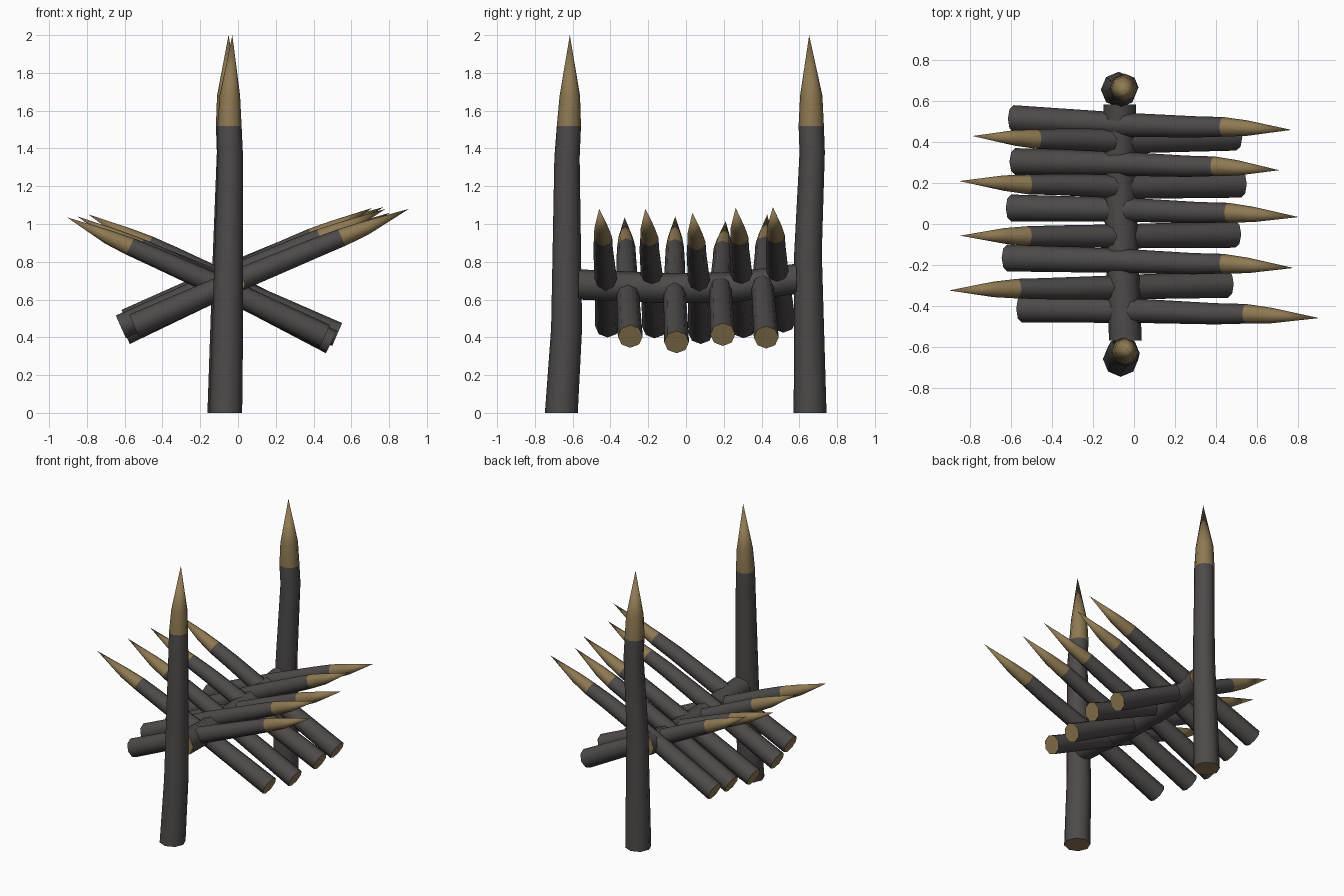
import bpy, bmesh, math
from mathutils import Vector

if "Cube" in bpy.data.objects:
    bpy.data.objects.remove(bpy.data.objects["Cube"])

SIDES = 8


def material(name, rgb):
    m = bpy.data.materials.new(name)
    m.diffuse_color = (*rgb, 1)
    m.use_nodes = True
    m.node_tree.nodes["Principled BSDF"].inputs["Base Color"].default_value = m.diffuse_color
    return m


BARK = material("dark bark", (0.075, 0.068, 0.066))
WOOD = material("cut wood", (0.27, 0.19, 0.085))


def log(name, axis, rings, tip=None, cone_rings=0):
    """Loft octagon rings (x, y, z, radius); the last cone_rings bands and flat ends are cut wood."""
    axis = Vector(axis).normalized()
    u = axis.cross(Vector((0, 1, 0)) if abs(axis.y) < 0.7 else Vector((1, 0, 0))).normalized()
    v = axis.cross(u)
    bm = bmesh.new()
    loops = []
    for x, y, z, r in rings:
        c = Vector((x, y, z))
        loops.append([bm.verts.new(c + r * (u * math.cos(a) + v * math.sin(a)))
                      for a in (2 * math.pi * i / SIDES for i in range(SIDES))])
    bands = len(loops) - 1
    for k in range(bands):
        for i in range(SIDES):
            j = (i + 1) % SIDES
            f = bm.faces.new((loops[k][i], loops[k][j], loops[k + 1][j], loops[k + 1][i]))
            f.material_index = int(k >= bands - cone_rings)
    bm.faces.new(loops[0][::-1]).material_index = 1
    if tip:
        t = bm.verts.new(tip)
        for i in range(SIDES):
            bm.faces.new((loops[-1][i], loops[-1][(i + 1) % SIDES], t)).material_index = 1
    else:
        bm.faces.new(loops[-1]).material_index = 1
    bmesh.ops.recalc_face_normals(bm, faces=bm.faces[:])
    me = bpy.data.meshes.new(name)
    bm.to_mesh(me)
    bm.free()
    me.materials.append(BARK)
    me.materials.append(WOOD)
    ob = bpy.data.objects.new(name, me)
    bpy.context.collection.objects.link(ob)
    bpy.ops.object.select_all(action='DESELECT')
    ob.select_set(True)
    bpy.context.view_layer.objects.active = ob
    bpy.ops.object.shade_smooth_by_angle(angle=math.radians(55))
    return ob


# tall sharpened posts
log("front_post", (0, 0, 1),
    [(-0.065, -0.66, 0, 0.087), (-0.055, -0.632, 0.45, 0.082), (-0.04, -0.63, 1.35, 0.067),
     (-0.045, -0.62, 1.52, 0.064), (-0.043, -0.615, 1.68, 0.054)],
    (-0.03, -0.615, 2.0), 1)
log("back_post", (0, 0, 1),
    [(-0.075, 0.657, 0, 0.087), (-0.06, 0.646, 0.85, 0.073), (-0.045, 0.668, 1.38, 0.067),
     (-0.05, 0.663, 1.52, 0.067), (-0.052, 0.663, 1.68, 0.059)],
    (-0.05, 0.652, 2.0), 1)

# horizontal rail between the posts
log("cross_rail", (0, 1, 0),
    [(-0.042, -0.57, 0.68, 0.08), (-0.06, -0.1, 0.66, 0.08),
     (-0.07, 0.25, 0.665, 0.08), (-0.07, 0.585, 0.71, 0.08)])


# slanted stakes: blunt end, sharp tip, y at the rail
def stake(name, butt, tip, mid_y):
    b, t = Vector(butt), Vector(tip)

    def at(f, y, r, dz=0.0):
        p = b.lerp(t, f)
        return (p.x, y, p.z + dz, r)
    y76 = mid_y * 0.6 + t.y * 0.4
    log(name, (t.x - b.x, 0, t.z - b.z),
        [(*b, 0.066), at(0.4, mid_y, 0.059, 0.008), at(0.65, y76, 0.052, 0.004),
         at(0.755, y76, 0.048), at(0.84, y76 * 0.6 + t.y * 0.4, 0.038, -0.004)],
        t, 1)


RIGHT = [((-0.55, -0.415, 0.46), (0.905, -0.46, 1.08), -0.425),
         ((-0.62, -0.166, 0.455), (0.78, -0.215, 1.08), -0.18),
         ((-0.60, 0.078, 0.425), (0.805, 0.034, 1.06), 0.07),
         ((-0.58, 0.305, 0.455), (0.71, 0.263, 1.085), 0.295),
         ((-0.59, 0.515, 0.485), (0.77, 0.46, 1.09), 0.485)]
LEFT = [((0.46, -0.295, 0.405), (-0.905, -0.325, 1.035), -0.31),
        ((0.495, -0.05, 0.375), (-0.85, -0.057, 1.04), -0.06),
        ((0.525, 0.195, 0.415), (-0.855, 0.21, 1.015), 0.182),
        ((0.50, 0.425, 0.40), (-0.79, 0.43, 1.05), 0.405)]
for i, s in enumerate(RIGHT):
    stake(f"right_stake_{i + 1}", *s)
for i, s in enumerate(LEFT):
    stake(f"left_stake_{i + 1}", *s)
